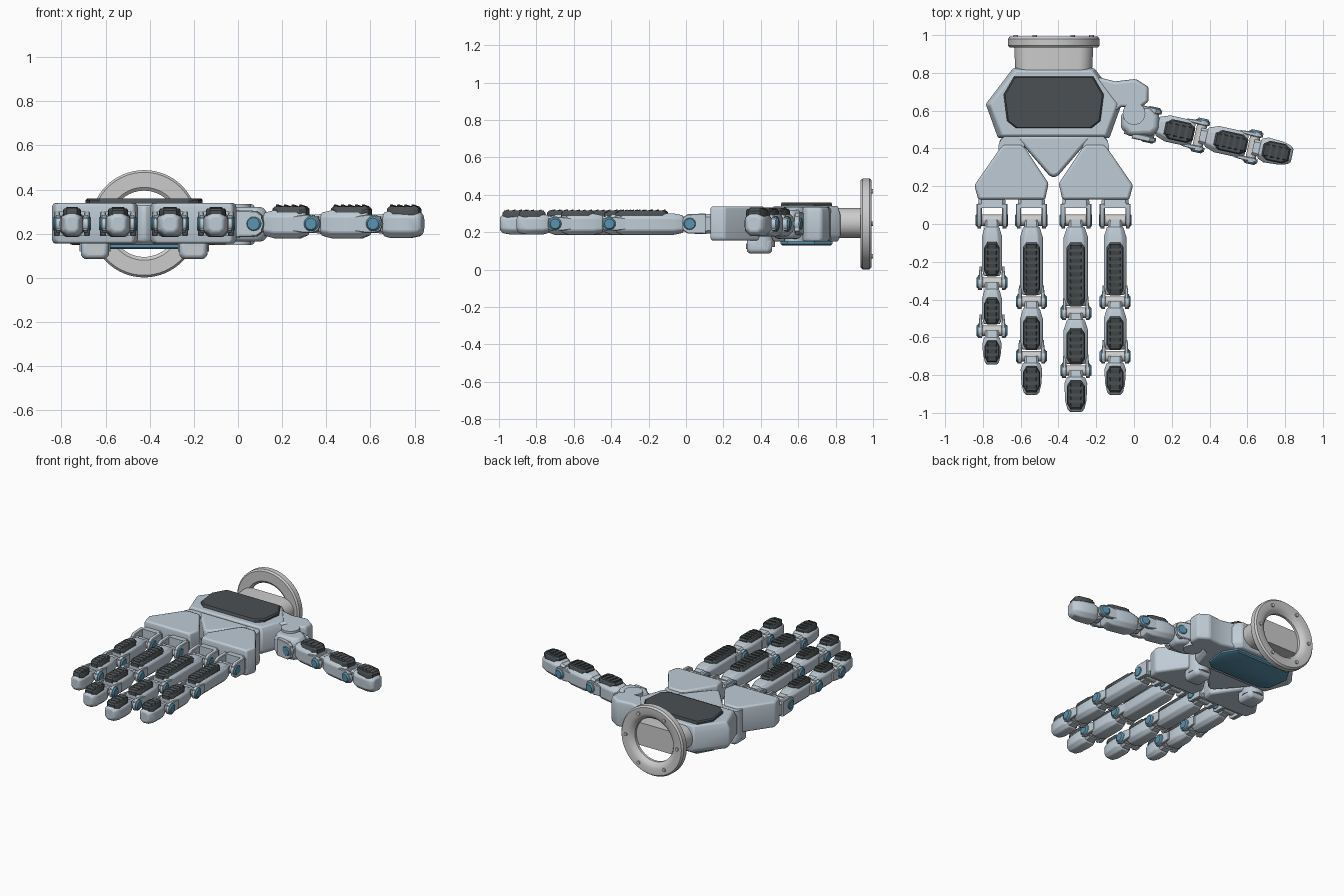
import bpy, bmesh, math
from mathutils import Matrix, Vector

if "Cube" in bpy.data.objects:
    bpy.data.objects.remove(bpy.data.objects["Cube"])

CX, CZ = -0.425, 0.245          # hand centre line and finger axis height
I = Matrix.Identity(4)


def material(name, rgb):
    m = bpy.data.materials.new(name)
    m.diffuse_color = (*rgb, 1)
    m.use_nodes = True
    m.node_tree.nodes["Principled BSDF"].inputs["Base Color"].default_value = m.diffuse_color
    return m


SHELL = material("shell", (0.52, 0.60, 0.67))
DARK = material("rubber", (0.07, 0.08, 0.085))
BLUE = material("blue", (0.10, 0.29, 0.42))


def finish(name, bm, mat, bevel=0.0, angle=35):
    bmesh.ops.recalc_face_normals(bm, faces=bm.faces)
    me = bpy.data.meshes.new(name)
    bm.to_mesh(me)
    bm.free()
    ob = bpy.data.objects.new(name, me)
    bpy.context.collection.objects.link(ob)
    if mat:
        me.materials.append(mat)
    if bevel:
        b = ob.modifiers.new("bevel", "BEVEL")
        b.width, b.segments, b.limit_method = bevel, 2, "ANGLE"
        b.angle_limit = math.radians(30)
    bpy.ops.object.select_all(action="DESELECT")
    ob.select_set(True)
    bpy.context.view_layer.objects.active = ob
    bpy.ops.object.shade_smooth_by_angle(angle=math.radians(angle))
    return ob


def skin(bm, rings, closed=False):
    rows = [[bm.verts.new(p) for p in r] for r in rings]
    n = len(rows[0])
    pairs = list(zip(rows, rows[1:])) + ([(rows[-1], rows[0])] if closed else [])
    for a, b in pairs:
        for i in range(n):
            bm.faces.new((a[i], a[(i + 1) % n], b[(i + 1) % n], b[i]))
    if not closed:
        bm.faces.new(rows[0])
        bm.faces.new(rows[-1])


def loft(name, secs, mat, M=I, c=0.3, bevel=0.0):
    """Chamfered boxes along local x; each section is (x, half width, low, high)."""
    rings = []
    for x, w, lo, hi in secs:
        k = c * min(2 * w, hi - lo)
        yz = [(w, lo + k), (w, hi - k), (w - k, hi), (k - w, hi),
              (-w, hi - k), (-w, lo + k), (k - w, lo), (w - k, lo)]
        rings.append([M @ Vector((x, y, z)) for y, z in yz])
    bm = bmesh.new()
    skin(bm, rings)
    return finish(name, bm, mat, bevel)


def slab(name, pts, levels, mat, M=I, bevel=0.0):
    """Stack an outline at several heights (z, scale)."""
    cx = (min(p[0] for p in pts) + max(p[0] for p in pts)) / 2
    cy = (min(p[1] for p in pts) + max(p[1] for p in pts)) / 2
    bm = bmesh.new()
    skin(bm, [[M @ Vector((cx + (x - cx) * s, cy + (y - cy) * s, z)) for x, y in pts]
              for z, s in levels])
    return finish(name, bm, mat, bevel)


def rod(name, a, b, r, mat, M=I, r2=None, n=24):
    a, b = M @ Vector(a), M @ Vector(b)
    rot = (b - a).to_track_quat("Z", "Y").to_matrix().to_4x4()
    bm = bmesh.new()
    bmesh.ops.create_cone(bm, cap_ends=True, segments=n, radius1=r, radius2=r2 or r,
                          depth=(b - a).length, matrix=Matrix.Translation((a + b) / 2) @ rot)
    return finish(name, bm, mat)


def mirror_pts(pts):
    return [(2 * CX - x, y) for x, y in pts]


def joint(name, u, r, half, M):
    rod(name + "_axle", (u, -half, 0), (u, half, 0), r * 0.8, None, M)
    for s in (-1, 1):
        rod(name + "_hub", (u, s * (half - 0.02), 0), (u, s * half, 0), r * 1.15, SHELL, M)
        rod(name + "_cap", (u, s * half, 0), (u, s * (half + 0.009), 0), r, BLUE, M, r * 0.75)


def pad(name, a, b, w, M):
    """Rubber grip with raised ridges."""
    e = min(0.03, (b - a) * 0.25)
    h = w * 0.6
    pts = [(a, -h), (a + e, -w), (b - e, -w), (b, -h), (b, h), (b - e, w), (a + e, w), (a, h)]
    slab(name, pts, [(0.035, 1), (0.06, 1), (0.07, 0.88)], DARK, M)
    n = max(3, int((b - a) / 0.035))
    for i in range(n):
        u = a + (b - a) * (i + 0.7) / (n + 0.4)
        loft(name + "_ridge", [(u - 0.009, w * 0.65, 0.062, 0.077),
                               (u + 0.011, w * 0.6, 0.062, 0.071)], DARK, M)


def finger(name, M, js, w, first_pad):
    # knuckle fork and drum
    joint(name + "_knuckle", 0, 0.037, 0.077, M)
    loft(name + "_knuckle_base", [(-0.13, 0.068, -0.05, 0.05), (-0.065, 0.075, -0.055, 0.055)],
         SHELL, M, 0.15)
    for s in (-1, 1):
        F = M @ Matrix.Translation((0, s * 0.068, 0))
        loft(name + "_fork", [(-0.085, 0.014, -0.055, 0.055), (0.01, 0.014, -0.052, 0.052),
                              (0.035, 0.011, -0.035, 0.035)], SHELL, F, 0.15)
    for i in range(3):
        a, b = js[i], js[i + 1]
        n = f"{name}_segment_{i + 1}"
        loft(n + "_tongue", [(a, 0.036, -0.036, 0.036), (a + 0.06, 0.04, -0.045, 0.042)],
             SHELL, M, 0.15)
        if i < 2:
            loft(n, [(a + 0.035, w * 0.72, -0.048, 0.045), (a + 0.09, w, -0.06, 0.056),
                     (b - 0.075, w, -0.06, 0.056), (b - 0.035, w * 0.8, -0.045, 0.046)],
                 SHELL, M, 0.22, 0.006)
            pad(n + "_pad", a + (first_pad if i == 0 else 0.08), b - 0.032, w * 0.76, M)
            for s in (-1, 1):
                F = M @ Matrix.Translation((0, s * 0.06, 0))
                loft(n + "_arm", [(b - 0.085, 0.006, -0.03, 0.03), (b - 0.03, 0.01, -0.038, 0.038),
                                  (b + 0.03, 0.01, -0.03, 0.03)], SHELL, F, 0.2)
            joint(n + "_joint", b, 0.034, 0.073, M)
        else:
            loft(n, [(a + 0.035, w * 0.75, -0.05, 0.045), (a + 0.07, w * 0.95, -0.058, 0.055),
                     (b - 0.06, w * 0.88, -0.058, 0.055), (b - 0.015, w * 0.7, -0.05, 0.048),
                     (b, w * 0.5, -0.035, 0.035)], SHELL, M, 0.24, 0.006)
            pad(n + "_pad", a + 0.052, b - 0.014, w * 0.74, M)


# four fingers pointing to the front
down = Matrix.Rotation(-math.pi / 2, 4, "Z")
for name, x, js, w in [("little_finger", -0.752, (0, 0.33, 0.585, 0.765), 0.054),
                       ("ring_finger", -0.543, (0, 0.43, 0.72, 0.925), 0.06),
                       ("middle_finger", -0.308, (0, 0.49, 0.795, 1.015), 0.064),
                       ("index_finger", -0.1, (0, 0.43, 0.72, 0.925), 0.06)]:
    finger(name, Matrix.Translation((x, 0.02, CZ)) @ down, js, w, 0.115)

# thumb pointing sideways
T = Matrix.Translation((0.09, 0.525, CZ)) @ Matrix.Rotation(math.radians(-12.3), 4, "Z")
finger("thumb", T @ Matrix.Diagonal((1, 1.12, 1.12, 1)), (0, 0.265, 0.553, 0.765), 0.063, 0.075)
slab("thumb_swivel", [(-0.07, 0.575), (-0.07, 0.51), (-0.03, 0.465), (0.1, 0.468), (0.135, 0.5),
                      (0.135, 0.57), (0.09, 0.62), (-0.03, 0.62)],
     [(0.165, 0.8), (0.19, 1), (0.29, 1), (0.32, 0.8)], SHELL, bevel=0.012)
slab("thumb_mount", [(-0.2, 0.78), (-0.1, 0.755), (0.01, 0.768), (0.078, 0.725), (0.078, 0.65),
                     (0.04, 0.62), (-0.07, 0.62), (-0.2, 0.52)],
     [(0.15, 0.95), (0.17, 1), (0.31, 1), (0.335, 0.94)], SHELL, bevel=0.01)
rod("thumb_mount_pivot", (0.0, 0.585, 0.15), (0.0, 0.585, 0.335), 0.06, SHELL)

# palm block with rubber back and blue inner plate
half = [(CX, 0.825), (-0.64, 0.825), (-0.785, 0.635), (-0.72, 0.455), (CX, 0.455)]
palm = half + mirror_pts(half[1:-1])[::-1]
slab("palm", palm, [(0.15, 0.93), (0.18, 1), (0.295, 1), (0.34, 0.93)], SHELL, bevel=0.008)
half = [(-0.635, 0.78), (-0.69, 0.685), (-0.672, 0.545), (-0.625, 0.508)]
plate = half + mirror_pts(half)[::-1]
slab("back_pad", plate, [(0.32, 1), (0.352, 1), (0.36, 0.97)], DARK)
slab("palm_plate", plate, [(0.13, 0.96), (0.138, 1.02), (0.17, 1.02)], BLUE)

# centre wedge between the two knuckle blocks
slab("palm_wedge", [(-0.63, 0.47), (-0.59, 0.42), (-0.45, 0.258), (-0.425, 0.245), (-0.40, 0.258),
                    (-0.26, 0.42), (-0.22, 0.47)],
     [(0.16, 0.92), (0.185, 1), (0.3, 1), (0.33, 0.92)], SHELL, bevel=0.01)

# paired knuckle blocks with hinge drums and lower pods
block = [(-0.71, 0.40), (-0.69, 0.42), (-0.595, 0.42), (-0.575, 0.40), (-0.452, 0.215),
         (-0.47, 0.13), (-0.825, 0.13), (-0.845, 0.205)]
for side, pts, x in [("left", block, -0.648), ("right", mirror_pts(block), 2 * CX + 0.648)]:
    slab(side + "_knuckle_block", pts, [(0.155, 0.95), (0.17, 1), (0.32, 1), (0.338, 0.97)],
         SHELL, bevel=0.012)
    rod(side + "_hinge_drum", (x, 0.405, 0.12), (x, 0.405, 0.325), 0.07, SHELL, n=32)
    P = Matrix.Translation((x, 0, 0)) @ Matrix.Rotation(math.pi / 2, 4, "Z")
    loft(side + "_hinge_pod", [(0.325, 0.05, 0.095, 0.17), (0.345, 0.064, 0.085, 0.17),
                               (0.44, 0.064, 0.085, 0.17), (0.46, 0.05, 0.095, 0.17)],
         SHELL, P, 0.2, 0.008)
    loft(side + "_pod_inset", [(0.32, 0.03, 0.11, 0.14), (0.34, 0.03, 0.11, 0.14)], None, P, 0.1)

# wrist neck
bm = bmesh.new()
rings = []
for y, w in ((0.80, 0.203), (0.945, 0.21)):
    ring = []
    for k in range(32):
        t = math.tau * (k + 0.5) / 32
        c, s = math.cos(t), math.sin(t)
        ring.append((CX + (w - 0.08) * (1 if c > 0 else -1) + 0.08 * c, y, 0.25 + 0.08 * s))
    rings.append(ring)
skin(bm, rings)
finish("wrist_neck", bm, None)

# wrist flange ring with bolts
profile = [(0.243, 0.945), (0.243, 0.98), (0.233, 0.992), (0.19, 0.992), (0.165, 0.982),
           (0.15, 0.962), (0.15, 0.945), (0.165, 0.934), (0.233, 0.934)]
bm = bmesh.new()
skin(bm, [[(CX + r * math.cos(math.tau * k / 64), y, CZ + r * math.sin(math.tau * k / 64))
           for r, y in profile] for k in range(64)], closed=True)
finish("wrist_flange", bm, None)
for k in range(6):
    x = CX + 0.2 * math.cos(math.tau * k / 6)
    z = CZ + 0.2 * math.sin(math.tau * k / 6)
    rod("flange_bolt", (x, 0.985, z), (x, 1.0, z), 0.012, None, n=12)
